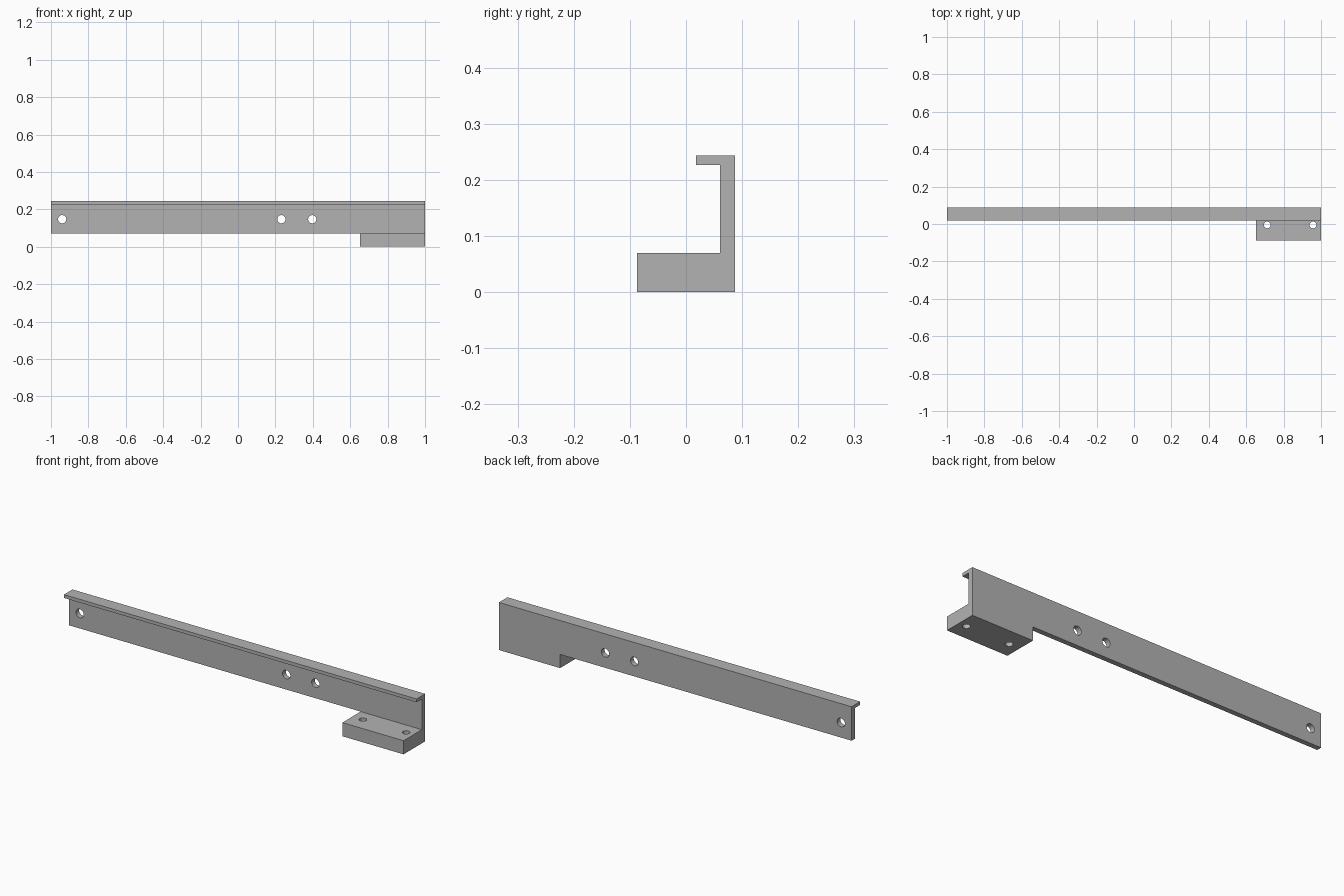
import bpy, bmesh, math
from mathutils import Matrix, Vector

if "Cube" in bpy.data.objects:
    bpy.data.objects.remove(bpy.data.objects["Cube"])

# Single grey finish
grey = bpy.data.materials.new("plain_grey")
grey.use_nodes = True
colour = (0.45, 0.45, 0.45, 1)
grey.diffuse_color = colour
grey.node_tree.nodes["Principled BSDF"].inputs["Base Color"].default_value = colour


def add_object(name, bm):
    bmesh.ops.recalc_face_normals(bm, faces=bm.faces)
    mesh = bpy.data.meshes.new(name)
    bm.to_mesh(mesh)
    bm.free()
    mesh.materials.append(grey)
    obj = bpy.data.objects.new(name, mesh)
    bpy.context.collection.objects.link(obj)
    return obj


def extrude_profile(name, points, x0, x1):
    """Extrude a (y, z) outline along x."""
    bm = bmesh.new()
    face = bm.faces.new([bm.verts.new((x0, y, z)) for y, z in points])
    ring = bmesh.ops.extrude_face_region(bm, geom=[face])["geom"]
    verts = [g for g in ring if isinstance(g, bmesh.types.BMVert)]
    bmesh.ops.translate(bm, verts=verts, vec=(x1 - x0, 0, 0))
    return add_object(name, bm)


def drill(name, centre, radius, axis):
    """Cylinder cutter along the given axis."""
    bm = bmesh.new()
    turn = Vector((0, 0, 1)).rotation_difference(Vector(axis)).to_matrix().to_4x4()
    bmesh.ops.create_cone(bm, cap_ends=True, segments=32, radius1=radius,
                          radius2=radius, depth=0.12,
                          matrix=Matrix.Translation(centre) @ turn)
    return add_object(name, bm)


def cut(target, cutter):
    cutter.hide_render = True
    mod = target.modifiers.new(cutter.name, 'BOOLEAN')
    mod.operation = 'DIFFERENCE'
    mod.solver = 'EXACT'
    mod.object = cutter
    bpy.ops.object.select_all(action='DESELECT')
    bpy.context.view_layer.objects.active = target
    target.select_set(True)
    bpy.ops.object.modifier_apply(modifier=mod.name)
    bpy.data.objects.remove(cutter)


# Rail: back wall, top lip and foot in one section
back, wall, lip, front = 0.087, 0.061, 0.018, -0.087
foot_top, lip_bottom, top = 0.07, 0.227, 0.244
section = [(front, 0), (back, 0), (back, top), (lip, top),
           (lip, lip_bottom), (wall, lip_bottom), (wall, foot_top), (front, foot_top)]
rail = extrude_profile("mounting_rail", section, -1, 1)

# Foot remains only at the left end
notch = [(-0.2, -0.1), (0.2, -0.1), (0.2, foot_top), (-0.2, foot_top)]
cut(rail, extrude_profile("foot_notch", notch, -1.1, 0.653))

# Screw holes through the wall and the foot
for x in (-0.94, 0.232, 0.397):
    cut(rail, drill("wall_hole", (x, 0.074, 0.147), 0.022, (0, 1, 0)))
for x in (0.712, 0.957):
    cut(rail, drill("foot_hole", (x, -0.005, 0.035), 0.018, (0, 0, 1)))

bpy.ops.object.shade_smooth_by_angle(angle=math.radians(30))
